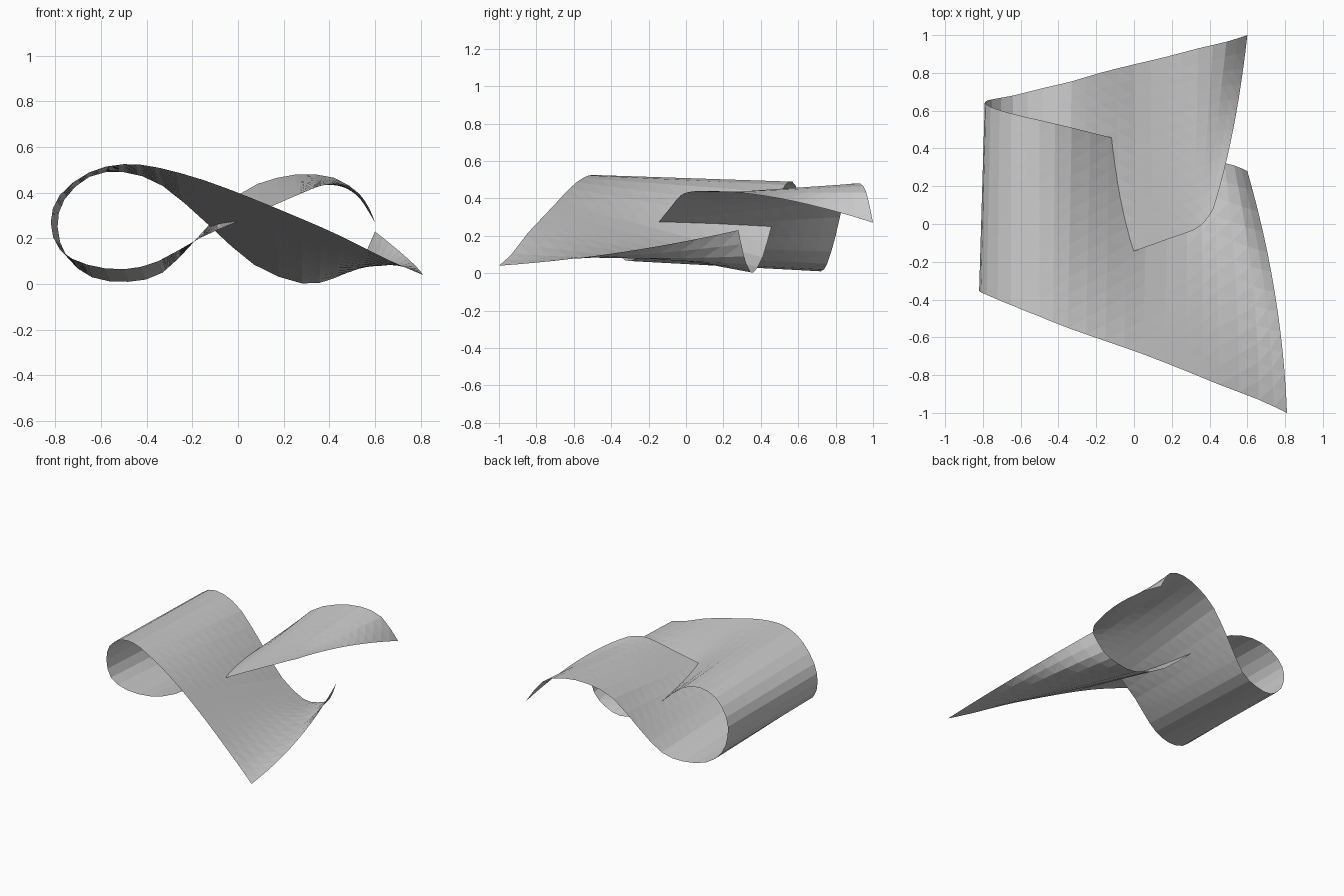
import bpy, bmesh
from mathutils import Vector

if "Cube" in bpy.data.objects:
    bpy.data.objects.remove(bpy.data.objects["Cube"])

# Matching points along the two long edges of the looped sheet:
# lower right end -> crest -> left bend -> bottom -> raised right end
FRONT = [(.81, -1, .04), (.66, -.93, .105), (.45, -.85, .21), (.28, -.78, .285),
         (.05, -.69, .38), (-.15, -.62, .455), (-.35, -.55, .51), (-.5, -.49, .525),
         (-.65, -.43, .49), (-.78, -.375, .39), (-.82, -.355, .27), (-.78, -.36, .15),
         (-.66, -.345, .085), (-.5, -.3, .065), (-.35, -.25, .1), (-.17, -.19, .2),
         (.01, -.14, .28), (.18, -.08, .355), (.32, -.03, .415), (.38, .02, .435),
         (.42, .08, .44)]
BACK = [(.6, .28, .23), (.53, .31, .09), (.42, .335, .025), (.28, .36, .003),
        (.07, .41, .085), (-.13, .46, .26), (-.33, .51, .43), (-.5, .55, .49),
        (-.65, .585, .47), (-.76, .62, .37), (-.79, .645, .25), (-.75, .66, .12),
        (-.64, .68, .03), (-.48, .72, .01), (-.33, .755, .05), (-.18, .8, .2),
        (0, .845, .39), (.17, .885, .465), (.34, .93, .48), (.49, .965, .43),
        (.6, 1, .27)]
# Bowed centre points near the two free ends
BOW = {0: (.745, -.36, .11), 1: (.63, -.33, .08), 2: (.44, -.25, .1), 20: (.525, .5, .4)}
STEPS, ACROSS = 2, 12


def spline(points):
    """Catmull-Rom curve through the points."""
    p = [Vector(q) for q in points]
    p = [2 * p[0] - p[1]] + p + [2 * p[-1] - p[-2]]
    out = []
    for i in range(1, len(p) - 2):
        a, b, c, d = p[i - 1:i + 3]
        for k in range(STEPS):
            t = k / STEPS
            out.append(.5 * (2 * b + (c - a) * t + (2 * a - 5 * b + 4 * c - d) * t ** 2
                             + (3 * b - a - 3 * c + d) * t ** 3))
    return out + [p[-2]]


middle = [BOW.get(i, (Vector(f) + Vector(b)) / 2) for i, (f, b) in enumerate(zip(FRONT, BACK))]

# Looped sheet: quadratic loft from front edge through the middle to the back edge
bm = bmesh.new()
rows = []
for f, m, b in zip(spline(FRONT), spline(middle), spline(BACK)):
    row = []
    for j in range(ACROSS + 1):
        t = j / ACROSS
        co = f * (1 - t) * (1 - 2 * t) + m * 4 * t * (1 - t) + b * t * (2 * t - 1)
        row.append(bm.verts.new(co))
    rows.append(row)
for r, s in zip(rows, rows[1:]):
    for j in range(ACROSS):
        bm.faces.new((r[j], r[j + 1], s[j + 1], s[j]))
bmesh.ops.triangulate(bm, faces=bm.faces[:])

mesh = bpy.data.meshes.new("looped_sheet")
bm.to_mesh(mesh)
bm.free()
bpy.context.collection.objects.link(bpy.data.objects.new("looped_sheet", mesh))
